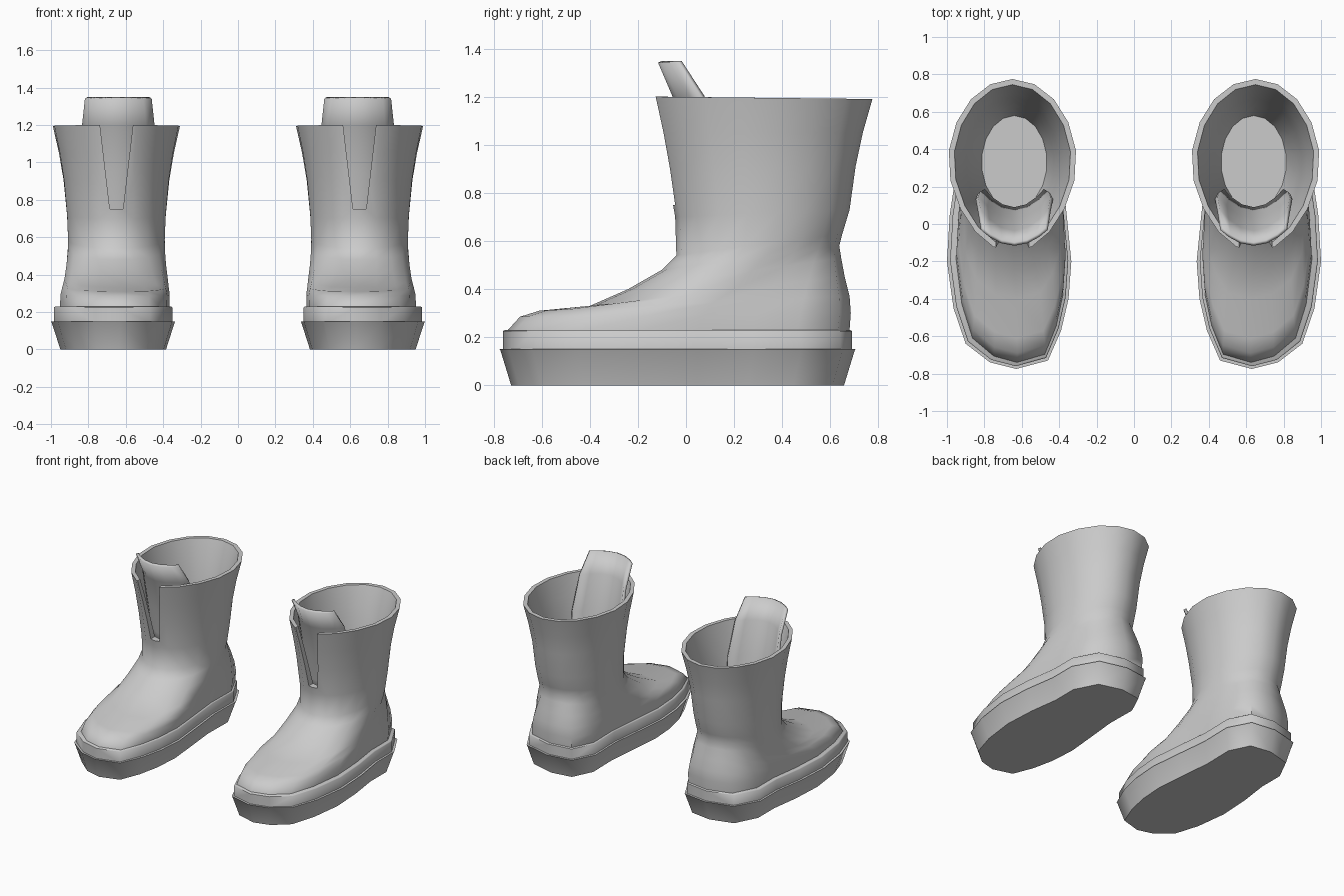
import bpy, bmesh, math

cube = bpy.data.objects.get("Cube")
if cube:
    bpy.data.objects.remove(cube)

grey = bpy.data.materials.new("rubber grey")
grey.use_nodes = True
grey.diffuse_color = (0.6, 0.6, 0.6, 1)
bsdf = next(n for n in grey.node_tree.nodes if n.type == "BSDF_PRINCIPLED")
bsdf.inputs["Base Color"].default_value = grey.diffuse_color

# Footprint of one sole, from the toe round by the outer side, waisted before the heel
FOOTPRINT = [(.63, -.775), (.77, -.74), (.90, -.64), (.965, -.45), (1, -.2), (.985, .05),
             (.95, .28), (.95, .48), (.852, .655), (.65, .705), (.465, .68), (.38, .52),
             (.385, .28), (.36, .05), (.335, -.2), (.35, -.4), (.39, -.57), (.46, -.73)]
CX, CY, HX, HY = .665, -.035, .33, .74
SIDES = len(FOOTPRINT)


def section(yf, zf, yb, zb, half, cx, round_=1.0, pinch=0.0):
    """Tilted ring from front (yf, zf) to back (yb, zb); round_ blends the footprint
    to an ellipse and pinch narrows its front half."""
    ring = []
    for i, (px, py) in enumerate(FOOTPRINT):
        a = math.tau * i / SIDES - math.pi / 2
        u = (1 - round_) * (px - CX) / HX + round_ * math.cos(a)
        v = (1 - round_) * (py - CY) / HY + round_ * math.sin(a)
        u *= 1 - pinch * max(0, -v)
        t = (v + 1) / 2
        ring.append((cx + half * u, yf + (yb - yf) * t, zf + (zb - zf) * t))
    return ring


def outline(z, sx, sy):
    return [(CX + (x - CX) * sx, CY + (y - CY) * sy, z) for x, y in FOOTPRINT]


def make(name, rings, closed=True):
    """Skin a list of rings (or open strips) into one mesh object."""
    bm = bmesh.new()
    rows = [[bm.verts.new(p) for p in r] for r in rings]
    n = len(rows[0])
    for a, b in zip(rows, rows[1:]):
        for i in range(n if closed else n - 1):
            j = (i + 1) % n
            bm.faces.new((a[i], a[j], b[j], b[i]))
    if closed:
        bm.faces.new(rows[0][::-1])
        bm.faces.new(rows[-1])
    bmesh.ops.recalc_face_normals(bm, faces=bm.faces)
    mesh = bpy.data.meshes.new(name)
    bm.to_mesh(mesh)
    bm.free()
    obj = bpy.data.objects.new(name, mesh)
    bpy.context.collection.objects.link(obj)
    mesh.materials.append(grey)
    return obj


def select(obj):
    bpy.ops.object.select_all(action="DESELECT")
    obj.select_set(True)
    bpy.context.view_layer.objects.active = obj


def finish(obj, angle=55):
    """Smooth the part and mirror it to the other boot."""
    select(obj)
    bpy.ops.object.shade_smooth_by_angle(angle=math.radians(angle))
    obj.modifiers.new("other boot", "MIRROR").use_mirror_merge = False


# Flared sole and the welt band above it
finish(make("sole", [outline(0, .85, .935), outline(.145, .99, .995), outline(.15, 1, 1)]))
finish(make("welt", [outline(.14, .95, .98), outline(.225, .95, .98), outline(.23, .93, .97)]))

# Upper: outside from the welt to the rim, then the lining down to the insole
upper = make("boot_upper", [
    section(-.74, .20, .68, .20, .29, .657, 0),
    section(-.74, .23, .68, .23, .29, .657, 0),
    section(-.69, .285, .685, .30, .29, .655, 0),
    section(-.61, .31, .68, .37, .283, .653, .1),
    section(-.40, .33, .66, .45, .276, .65, .3),
    section(-.24, .40, .645, .53, .268, .65, .65),
    section(-.10, .48, .637, .58, .264, .65),
    section(-.04, .54, .65, .63, .262, .65),
    section(-.045, .70, .68, .73, .268, .65, 1, .02),
    section(-.08, .90, .705, .91, .287, .65, 1, .06),
    section(-.112, 1.05, .735, 1.05, .312, .65, 1, .1),
    section(-.15, 1.2, .775, 1.19, .345, .65, 1, .14),
    section(-.12, 1.2, .745, 1.19, .315, .65, 1, .14),
    section(-.077, 1.05, .70, 1.05, .28, .65, 1, .1),
    section(-.04, .90, .67, .90, .25, .65, 1, .06),
    section(0, .72, .635, .72, .225, .65, 1, .02),
    section(.08, .50, .58, .50, .175, .64),
])

# Tapered slit cut through the front of the shaft
cutter = make("slit_cutter", [
    [(.65 + s * w, y, z) for s, y in ((-1, -.4), (1, -.4), (1, .1), (-1, .1))]
    for z, w in ((.75, .035), (1.3, .1))])
cutter.hide_render = True
cut = upper.modifiers.new("slit", "BOOLEAN")
cut.operation, cut.solver, cut.object = "DIFFERENCE", "EXACT", cutter
select(upper)
bpy.ops.object.modifier_apply(modifier="slit")
bpy.data.objects.remove(cutter)
finish(upper)

# Curved tongue leaning forward out of the shaft
strips = []
for z, y_mid, y_edge, half in ((.62, .08, .18, .165), (.75, .06, .165, .19), (.95, .02, .14, .2),
                               (1.2, -.045, .07, .187), (1.345, -.107, -.025, .172)):
    strips.append([(.64 + half * s, y_mid + (y_edge - y_mid) * s * s, z)
                   for s in (-1, -.75, -.4, 0, .4, .75, 1)])
tongue = make("tongue", strips, closed=False)
thick = tongue.modifiers.new("thickness", "SOLIDIFY")
thick.thickness, thick.offset = .02, 0
finish(tongue)
